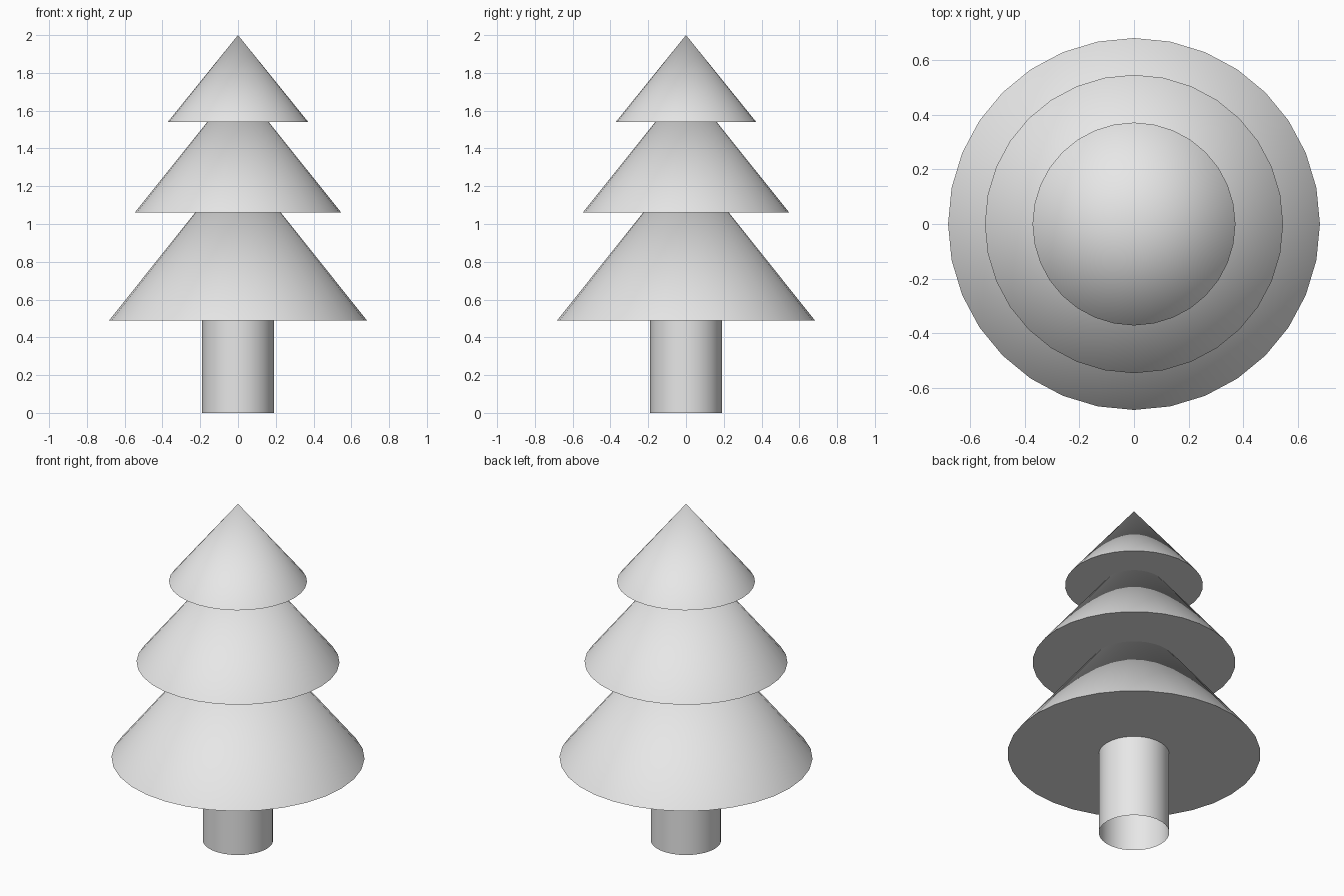
import bpy
import math

cube = bpy.data.objects.get("Cube")
if cube:
    bpy.data.objects.remove(cube, do_unlink=True)

SIDES = 32

# One plain grey for the whole tree
grey = bpy.data.materials.new("light_grey")
grey.use_nodes = True
colour = (0.8, 0.8, 0.8, 1)
grey.diffuse_color = colour
grey.node_tree.nodes["Principled BSDF"].inputs["Base Color"].default_value = colour


def finish(name):
    obj = bpy.context.object
    obj.name = name
    obj.data.materials.append(grey)
    bpy.ops.object.shade_smooth_by_angle(angle=math.radians(30))


def foliage(name, radius, bottom, top):
    bpy.ops.mesh.primitive_cone_add(
        vertices=SIDES, radius1=radius, radius2=0, depth=top - bottom,
        end_fill_type='NGON', location=(0, 0, (bottom + top) / 2))
    finish(name)


# Trunk: an open tube that runs a little way into the lowest tier
trunk_top = 0.52
bpy.ops.mesh.primitive_cylinder_add(
    vertices=SIDES, radius=0.19, depth=trunk_top,
    end_fill_type='NOTHING', location=(0, 0, trunk_top / 2))
finish("trunk")

# Three overlapping cones of foliage
foliage("lower_foliage", 0.682, 0.49, 1.345)
foliage("middle_foliage", 0.547, 1.06, 1.743)
foliage("upper_foliage", 0.372, 1.54, 2.0)
